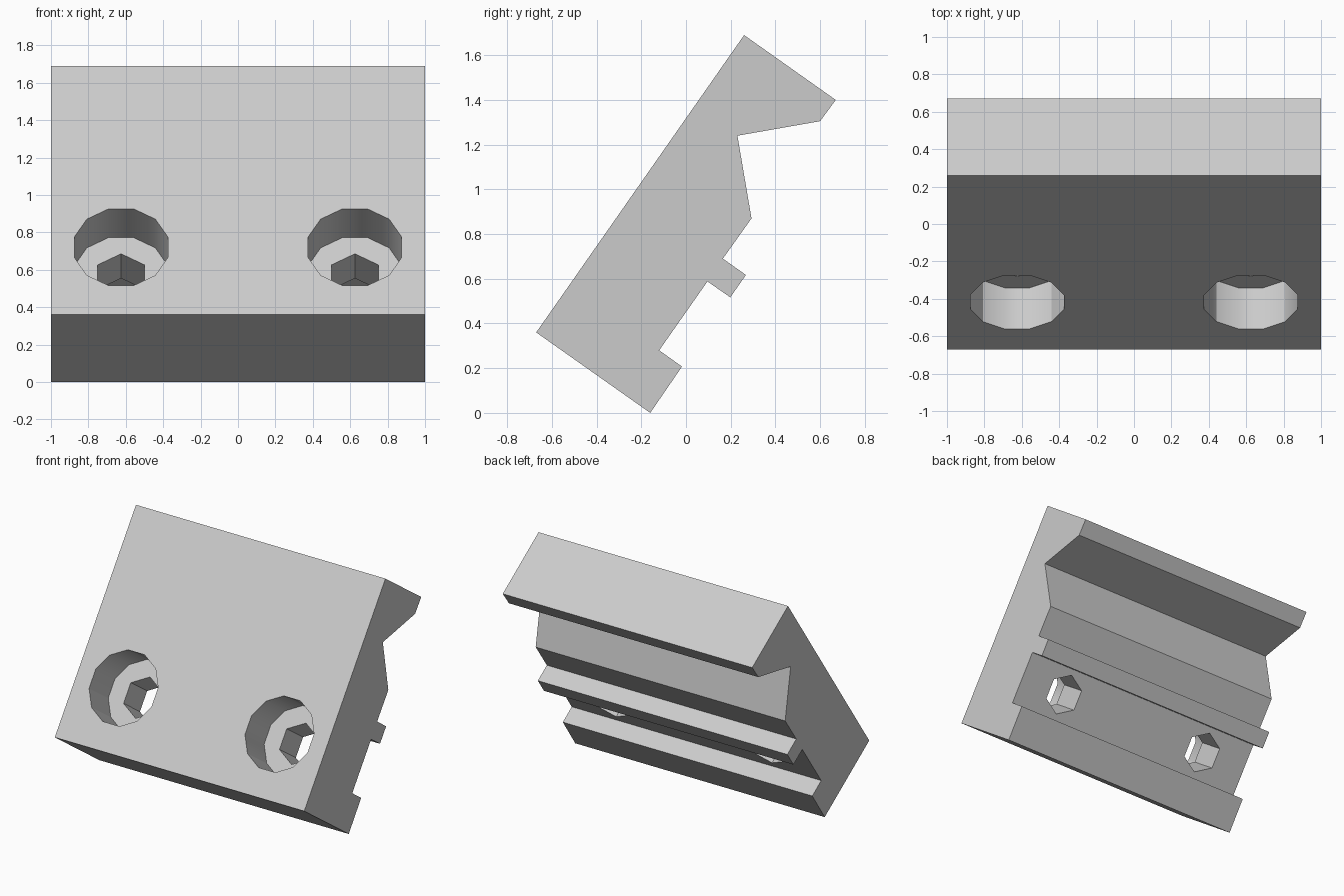
import bpy, bmesh, math
from mathutils import Matrix, Vector

cube = bpy.data.objects.get("Cube")
if cube:
    bpy.data.objects.remove(cube, do_unlink=True)

grey = bpy.data.materials.new("plain_grey")
grey.use_nodes = True
colour = (0.6, 0.6, 0.6, 1)
grey.diffuse_color = colour
grey.node_tree.nodes["Principled BSDF"].inputs["Base Color"].default_value = colour

# Side profile (y, z), starting at the lower front edge
profile = [(-0.67, 0.36), (0.26, 1.69), (0.67, 1.4), (0.6, 1.305),
           (0.23, 1.24), (0.293, 0.87), (0.165, 0.69), (0.268, 0.617),
           (0.198, 0.517), (0.096, 0.588), (-0.12, 0.28), (-0.018, 0.207),
           (-0.16, 0)]


def add_object(name, bm):
    bmesh.ops.recalc_face_normals(bm, faces=bm.faces)
    mesh = bpy.data.meshes.new(name)
    bm.to_mesh(mesh)
    bm.free()
    mesh.materials.append(grey)
    obj = bpy.data.objects.new(name, mesh)
    bpy.context.collection.objects.link(obj)
    return obj


# Clamp body extruded across the full width
bm = bmesh.new()
face = bm.faces.new([bm.verts.new((-1, y, z)) for y, z in profile])
side = bmesh.ops.extrude_face_region(bm, geom=[face])
bmesh.ops.translate(bm, vec=(2, 0, 0),
                    verts=[v for v in side["geom"] if isinstance(v, bmesh.types.BMVert)])
body = add_object("clamp_body", bm)

# Frame of the sloping front face: x across, y up the slope, z outward
across = Vector((1, 0, 0))
up = Vector((0, 0.93, 1.33)).normalized()
out = across.cross(up)
slope = Matrix((across, up, out)).transposed().to_4x4()


def cut_hole(name, x, sides, apothem, top, bottom, turn):
    """Cut a prism into the front face between two heights along its normal."""
    radius = apothem / math.cos(math.pi / sides)
    bm = bmesh.new()
    centre = Matrix.Translation((x, -0.4175, 0.721))
    place = centre @ slope @ Matrix.Translation((0, 0, (top + bottom) / 2))
    bmesh.ops.create_cone(bm, cap_ends=True, segments=sides, radius1=radius,
                          radius2=radius, depth=top - bottom,
                          matrix=place @ Matrix.Rotation(turn, 4, "Z"))
    cutter = add_object(name, bm)
    cutter.hide_render = True
    mod = body.modifiers.new(name, "BOOLEAN")
    mod.operation, mod.solver, mod.object = "DIFFERENCE", "EXACT", cutter
    bpy.context.view_layer.objects.active = body
    bpy.ops.object.modifier_apply(modifier=name)
    bpy.data.objects.remove(cutter, do_unlink=True)


# Round counterbores with hexagonal through holes
for x in (-0.625, 0.625):
    cut_hole("counterbore", x, 12, 0.25, 0.1, -0.268, math.radians(15))
    cut_hole("hex_hole", x, 6, 0.125, -0.2, -0.6, 0)

body.select_set(True)
bpy.ops.object.shade_smooth_by_angle(angle=math.radians(30))
